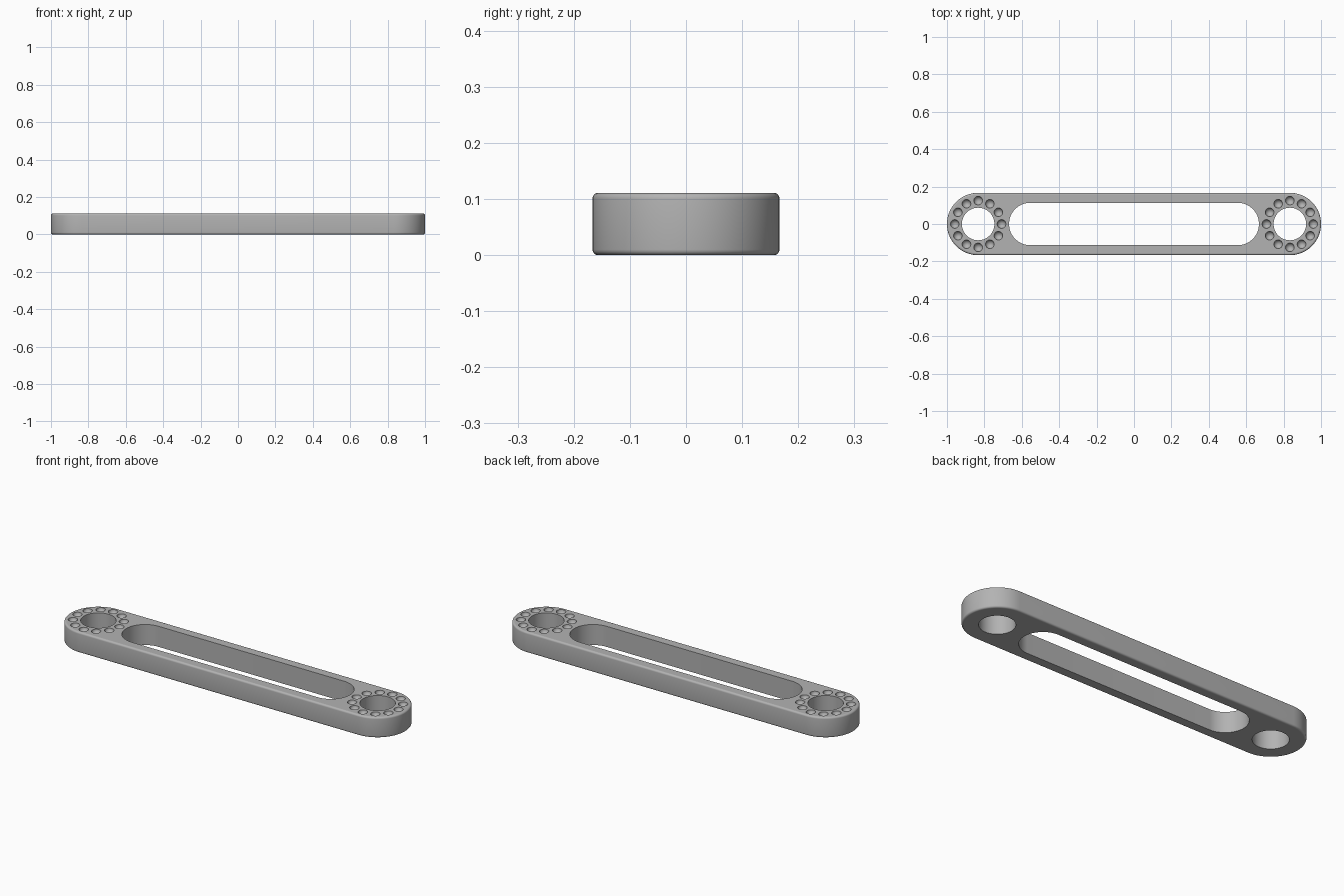
import bpy, bmesh, math
from mathutils import Matrix

if "Cube" in bpy.data.objects:
    bpy.data.objects.remove(bpy.data.objects["Cube"])

HALF, RADIUS, HEIGHT = 1.0, 1 / 6, 0.111
PIVOT = HALF - RADIUS
FILLET = 0.01

metal = bpy.data.materials.new("plain grey metal")
metal.use_nodes = True
grey = (0.45, 0.45, 0.45, 1)
metal.diffuse_color = grey
metal.node_tree.nodes["Principled BSDF"].inputs["Base Color"].default_value = grey


def stadium(half_straight, radius, steps=32):
    """Outline of a slot shape with round ends."""
    points = []
    for side in (1, -1):
        for i in range(steps + 1):
            a = math.pi * (i / steps - 0.5)
            points.append((side * (half_straight + radius * math.cos(a)),
                           side * radius * math.sin(a)))
    return points


def loft(bm, rings):
    """Skin a stack of (outline, z) rings and cap both ends."""
    loops = [[bm.verts.new((x, y, z)) for x, y in outline] for outline, z in rings]
    for low, high in zip(loops, loops[1:]):
        for i in range(len(low)):
            j = (i + 1) % len(low)
            bm.faces.new((low[i], low[j], high[j], high[i]))
    bm.faces.new(loops[0][::-1])
    bm.faces.new(loops[-1])


def make_object(name, bm):
    mesh = bpy.data.meshes.new(name)
    bmesh.ops.recalc_face_normals(bm, faces=bm.faces)
    bm.to_mesh(mesh)
    bm.free()
    mesh.materials.append(metal)
    obj = bpy.data.objects.new(name, mesh)
    bpy.context.collection.objects.link(obj)
    return obj


# Bar with rounded outer rims
rims = []
for i in range(6):
    a = math.pi / 2 * i / 5
    rims.append((FILLET * (1 - math.sin(a)), FILLET * (1 - math.cos(a))))
rings = [(stadium(PIVOT, RADIUS - inset), z) for inset, z in rims]
rings += [(stadium(PIVOT, RADIUS - inset), HEIGHT - z) for inset, z in reversed(rims)]
bm = bmesh.new()
loft(bm, rings)
bar = make_object("link_bar", bm)

# Cutters: long slot, pivot holes and rings of dimples
bm = bmesh.new()
loft(bm, [(stadium(0.555, 0.113), -0.1), (stadium(0.555, 0.113), HEIGHT + 0.1)])
for side in (-1, 1):
    bmesh.ops.create_cone(bm, cap_ends=True, segments=64, radius1=0.087, radius2=0.087,
                          depth=0.4, matrix=Matrix.Translation((side * PIVOT, 0, HEIGHT / 2)))
    for i in range(12):
        a = math.tau * i / 12
        spot = (side * PIVOT + 0.125 * math.cos(a), 0.125 * math.sin(a), HEIGHT + 0.001)
        bmesh.ops.create_uvsphere(bm, u_segments=24, v_segments=14, radius=0.0235,
                                  matrix=Matrix.Translation(spot))
cutter = make_object("opening_cutter", bm)
cutter.hide_render = True

# Cut the openings and keep the result
cut = bar.modifiers.new("openings", 'BOOLEAN')
cut.operation = 'DIFFERENCE'
cut.solver = 'EXACT'
cut.object = cutter
bpy.ops.object.select_all(action='DESELECT')
bpy.context.view_layer.objects.active = bar
bar.select_set(True)
bpy.ops.object.modifier_apply(modifier=cut.name)
bpy.data.objects.remove(cutter)

# Smooth walls, flat top and bottom
bpy.ops.object.shade_smooth_by_angle(angle=math.radians(35))
for face in bar.data.polygons:
    if abs(face.normal.z) > 0.999 and (face.center.z < 0.001 or face.center.z > HEIGHT - 0.001):
        face.use_smooth = False
